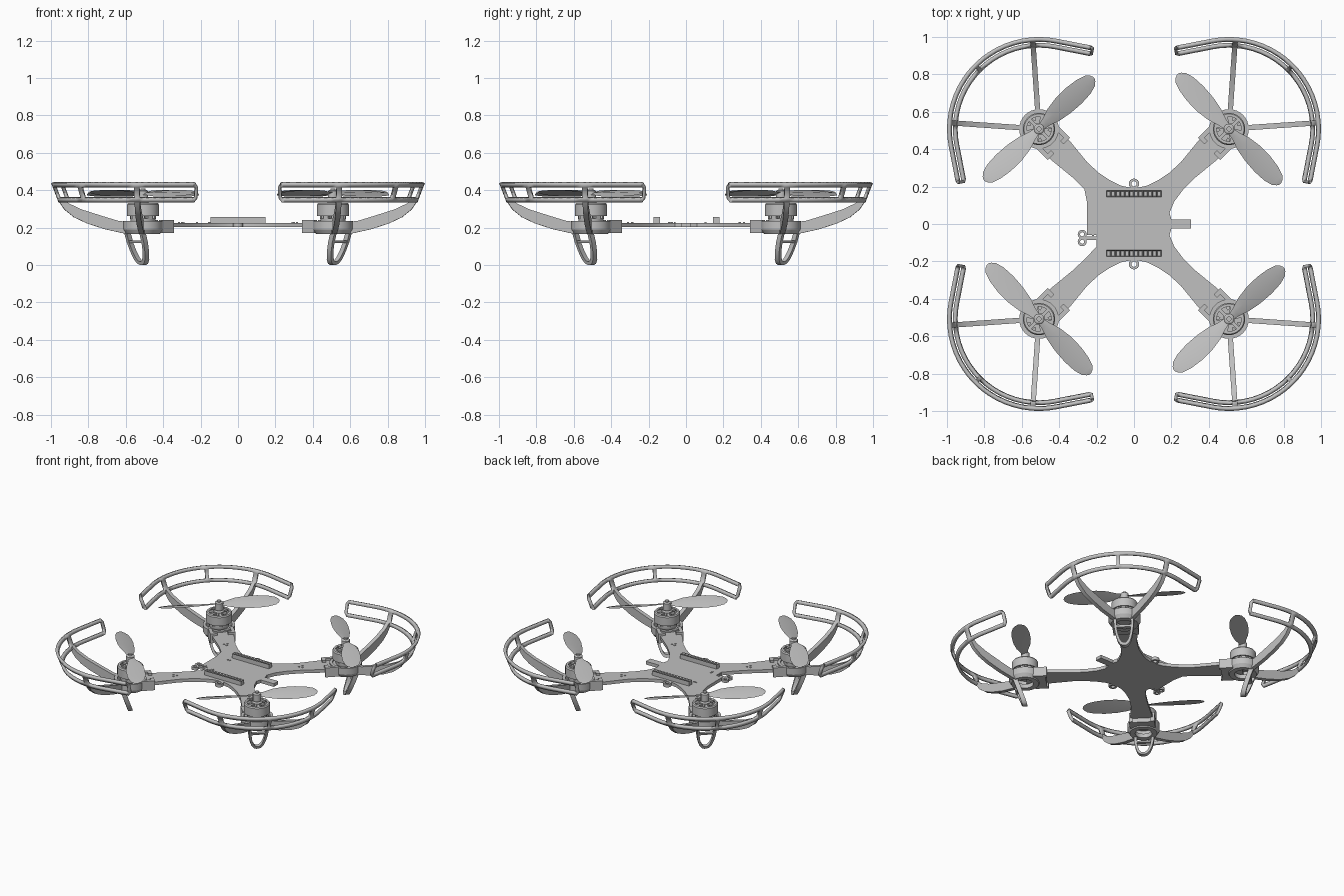
import bpy, bmesh, math
from mathutils import Matrix, Vector

cube = bpy.data.objects.get("Cube")
if cube:
    bpy.data.objects.remove(cube, do_unlink=True)

grey = bpy.data.materials.new("light grey plastic")
grey.use_nodes = True
grey.diffuse_color = (0.53, 0.53, 0.53, 1)
grey.node_tree.nodes["Principled BSDF"].inputs["Base Color"].default_value = (0.53, 0.53, 0.53, 1)

HUB = 0.508          # hub offset along x and y
made = []


def add(name, mesh, matrix=Matrix()):
    ob = bpy.data.objects.new(name, mesh)
    ob.matrix_world = matrix
    bpy.context.collection.objects.link(ob)
    made.append(ob)
    return ob


def to_mesh(bm, name):
    bmesh.ops.recalc_face_normals(bm, faces=bm.faces[:])
    mesh = bpy.data.meshes.new(name)
    bm.to_mesh(mesh)
    bm.free()
    mesh.materials.append(grey)
    return mesh


def prism(bm, pts, z0, z1, matrix=Matrix()):
    """Extrude a flat outline from z0 to z1."""
    face = bm.faces.new([bm.verts.new((x, y, z0)) for x, y in pts])
    ext = bmesh.ops.extrude_face_region(bm, geom=[face])["geom"]
    top = [v for v in ext if isinstance(v, bmesh.types.BMVert)]
    bmesh.ops.translate(bm, verts=top, vec=(0, 0, z1 - z0))
    bmesh.ops.transform(bm, matrix=matrix, verts=list({*face.verts, *top}))


def box(bm, x0, x1, y0, y1, z0, z1, matrix=Matrix()):
    prism(bm, [(x0, y0), (x1, y0), (x1, y1), (x0, y1)], z0, z1, matrix)


def lathe(bm, profile, n=32, closed=False, center=(0, 0)):
    """Revolve (radius, height) points about a vertical axis."""
    rings = [[bm.verts.new((center[0] + r * math.cos(i * math.tau / n),
                            center[1] + r * math.sin(i * math.tau / n), z)) for i in range(n)]
             for r, z in profile]
    pairs = list(zip(rings, rings[1:])) + ([(rings[-1], rings[0])] if closed else [])
    for a, b in pairs:
        for i in range(n):
            j = (i + 1) % n
            bm.faces.new((a[i], a[j], b[j], b[i]))
    bmesh.ops.remove_doubles(bm, verts=[v for r in rings for v in r], dist=1e-5)


def ring(bm, x, y, r_out, r_in, z0, z1, n=16):
    lathe(bm, [(r_out, z0), (r_out, z1), (r_in, z1), (r_in, z0)], n, True, (x, y))


# ---- central frame plate, one outline with four flared arms ----
right_top = [(0, .19), (.07, .205), (.13, .235), (.19, .275), (.25, .33), (.34, .44), (.45, .56),
             (.56, .45), (.44, .34), (.33, .25), (.26, .18), (.215, .12), (.19, .06), (.20, .025),
             (.305, .025)]
right = right_top + [(x, -y) for x, y in reversed(right_top)]
left_bottom = [(-x, -y) for x, y in right_top[1:10]] + [(-.26, -.185), (-.20, -.12), (-.20, -.06)]
left_top = [(-.25, -.06), (-.25, .11), (-.265, .185)] + [(-x, y) for x, y in right_top[9:0:-1]]
bm = bmesh.new()
prism(bm, right + left_bottom + left_top, .202, .225)
for s in (1, -1):
    ring(bm, 0, s * .215, .028, .014, .202, .225)
add("frame_plate", to_mesh(bm, "frame_plate"))

# power plug with two loops on the right side
bm = bmesh.new()
for y in (-.055, -.095):
    ring(bm, -.277, y, .024, .011, .204, .223)
box(bm, -.262, -.19, -.085, -.066, .206, .221)
add("power_plug", to_mesh(bm, "power_plug"))

# small solder pads on the plate and arms
bm = bmesh.new()
pads = [(-.155, .105), (-.14, .105), (-.15, -.075), (-.15, -.09), (-.22, -.06), (-.22, -.08)]
for sx in (1, -1):
    for sy in (1, -1):
        pads += [(sx * .30, sy * .31), (sx * .315, sy * .29), (sx * .29, sy * .285)]
for x, y in pads:
    box(bm, x - .005, x + .005, y - .005, y + .005, .2245, .229)
add("solder_pads", to_mesh(bm, "solder_pads"))

# ---- pin headers with a row of sockets ----
for name, yc in (("back_pin_header", .162), ("front_pin_header", -.157)):
    bm = bmesh.new()
    n, x0, step = 12, -.148, .294 / 12
    for i in range(n):
        box(bm, x0 + i * step, x0 + (i + 1) * step, yc - .017, yc + .017, .224, .257)
    bmesh.ops.remove_doubles(bm, verts=bm.verts[:], dist=1e-5)
    bm.normal_update()
    tops = [f for f in bm.faces if f.calc_center_median().z > .256]
    bmesh.ops.inset_individual(bm, faces=tops, thickness=.006)
    for f in tops:
        bmesh.ops.translate(bm, verts=f.verts[:], vec=(0, 0, -.015))
    add(name, to_mesh(bm, name))

# ---- corner unit, drawn at the origin with +x pointing outward ----
unit = {}

# motor: base, stator, bell with spoked top, shaft
bm = bmesh.new()
lathe(bm, [(0, .22), (.062, .22), (.066, .235), (.066, .248), (.05, .25), (.05, .275), (0, .275)])
for i in range(9):
    m = Matrix.Rotation(i * math.tau / 9, 4, 'Z')
    box(bm, .045, .068, -.014, .014, .245, .27, m)
lathe(bm, [(.078, .262), (.086, .262), (.086, .322), (.08, .33), (.066, .33), (.066, .318), (.078, .31)], 32, True)
lathe(bm, [(0, .27), (.032, .27), (.032, .332), (.014, .336), (.014, .35), (0, .35)])
for i in range(6):
    m = Matrix.Rotation(i * math.tau / 6, 4, 'Z')
    box(bm, .025, .072, -.009, .009, .315, .329, m)
unit["motor"] = to_mesh(bm, "motor")

# propeller: two leaf blades and a hub
bm = bmesh.new()
lathe(bm, [(0, .345), (.028, .345), (.028, .395), (.02, .40), (.013, .40), (.013, .41), (0, .41)], 24)
stations = [(.0, .016, -.016), (.05, .026, -.024), (.11, .048, -.042), (.18, .060, -.053),
            (.26, .062, -.056), (.33, .054, -.050), (.375, .040, -.036), (.395, .022, -.018), (.402, .006, -.004)]
for side in (0, 1):
    turn = Matrix.Rotation(math.radians(88 + 180 * side), 4, 'Z')
    loops = []
    for s, a, b in stations:
        mid, slope = (a + b) / 2, .36 - .25 * s
        thick = .004 if s < .37 else .002
        sec = [(a, 0), (mid, thick + .002), (b, 0), (mid, -thick + .002)]
        loops.append([bm.verts.new(turn @ Vector((s, t, .382 + t * slope + dz))) for t, dz in sec])
    for p, q in zip(loops, loops[1:]):
        for i in range(4):
            j = (i + 1) % 4
            bm.faces.new((p[i], p[j], q[j], q[i]))
    bm.faces.new(loops[0])
    bm.faces.new(loops[-1])
unit["propeller"] = to_mesh(bm, "propeller")

# holder: cup under the motor, clips on the arm, two rising spokes
bm = bmesh.new()
lathe(bm, [(.055, .165), (.09, .165), (.106, .19), (.106, .235), (.086, .235), (.086, .195), (.055, .195)], 32, True)
for s in (1, -1):
    box(bm, -.15, -.06, s * .072 - .012, s * .072 + .012, .172, .24)
    box(bm, -.15, -.125, s * .055 - .02, s * .055 + .02, .225, .24)
box(bm, -.14, -.075, -.075, .075, .172, .203)
spoke = [(.09, .166), (.20, .19), (.30, .222), (.37, .255), (.42, .295), (.452, .342),
         (.438, .362), (.40, .33), (.33, .297), (.22, .262), (.13, .235), (.09, .232)]
upright = Matrix.Rotation(math.pi / 2, 4, 'X')
for s in (1, -1):
    prism(bm, spoke, -.014, .014, Matrix.Rotation(s * math.radians(41), 4, 'Z') @ upright)
unit["motor_holder"] = to_mesh(bm, "motor_holder")

# landing leg: U shaped loop leaning inward toward its foot
bm = bmesh.new()
outer = [(.066, .175), (.064, .12), (.055, .07), (.042, .03), (.026, .008), (.009, 0)]
inner = [(.048, .175), (.047, .12), (.039, .075), (.028, .042), (.016, .024), (.006, .019)]
loop = outer + [(-t, z) for t, z in reversed(outer)] + [(-t, z) for t, z in inner] + inner[::-1]
stand = Matrix(((0, 0, 1, 0), (1, 0, 0, 0), (0, 1, 0, 0), (0, 0, 0, 1)))
prism(bm, loop, -.016, .016, stand)
box(bm, -.05, .05, .118, .132, -.012, .012, stand)
for v in bm.verts:
    v.co.x += .06 * v.co.z / .17
unit["landing_leg"] = to_mesh(bm, "landing_leg")

# propeller guard: slanted band with windows, arc plus straight ends
ARC, TAIL = math.radians(56), .207


def guard_point(s, v):
    """s runs along the band (beyond +-1 lies the straight tail), v runs up it."""
    r = .443 + .040 * v
    a = max(-1, min(1, s)) * ARC
    extra = (abs(s) - 1) * TAIL if abs(s) > 1 else 0
    d = math.copysign(extra, s)
    return Vector((r * math.cos(a) - d * math.sin(a), r * math.sin(a) + d * math.cos(a), .336 + .105 * v))


half = [.025, .11, .2, .3, .4, .5, .6, .70, .765, .83, .92, 1.0, 1.3, 1.6, 1.85, 1.92, 2.0]
cols = [-c for c in reversed(half)] + half
rows = [0, .22, .78, 1]
bm = bmesh.new()
grid = []
for c in cols:
    pull = .09 if abs(c) == 2.0 else 0          # rounds the end corners
    grid.append([bm.verts.new(guard_point(c - math.copysign(pull if v in (0, 1) else 0, c), v)) for v in rows])
for i in range(len(cols) - 1):
    m = abs(cols[i] + cols[i + 1]) / 2
    solid = m < .025 or .70 < m < .765 or m > 1.92   # posts and closed ends
    for j in range(3):
        if j != 1 or solid:
            bm.faces.new((grid[i][j], grid[i + 1][j], grid[i + 1][j + 1], grid[i][j + 1]))
bmesh.ops.recalc_face_normals(bm, faces=bm.faces[:])
unit["propeller_guard"] = to_mesh(bm, "propeller_guard")

# ---- place the four corner units ----
corners = {"back_left": 45, "back_right": 135, "front_right": 225, "front_left": 315}
for corner, deg in corners.items():
    place = Matrix.Rotation(math.radians(deg), 4, 'Z') @ Matrix.Translation((HUB * math.sqrt(2), 0, 0))
    for part, mesh in unit.items():
        ob = add(f"{corner}_{part}", mesh, place)
        if part == "propeller_guard":
            mod = ob.modifiers.new("thickness", 'SOLIDIFY')
            mod.thickness, mod.offset = .018, 0

# smooth shading with sharp edges kept
bpy.ops.object.select_all(action='DESELECT')
for ob in made:
    ob.select_set(True)
bpy.context.view_layer.objects.active = made[0]
bpy.ops.object.shade_smooth_by_angle(angle=math.radians(30))
